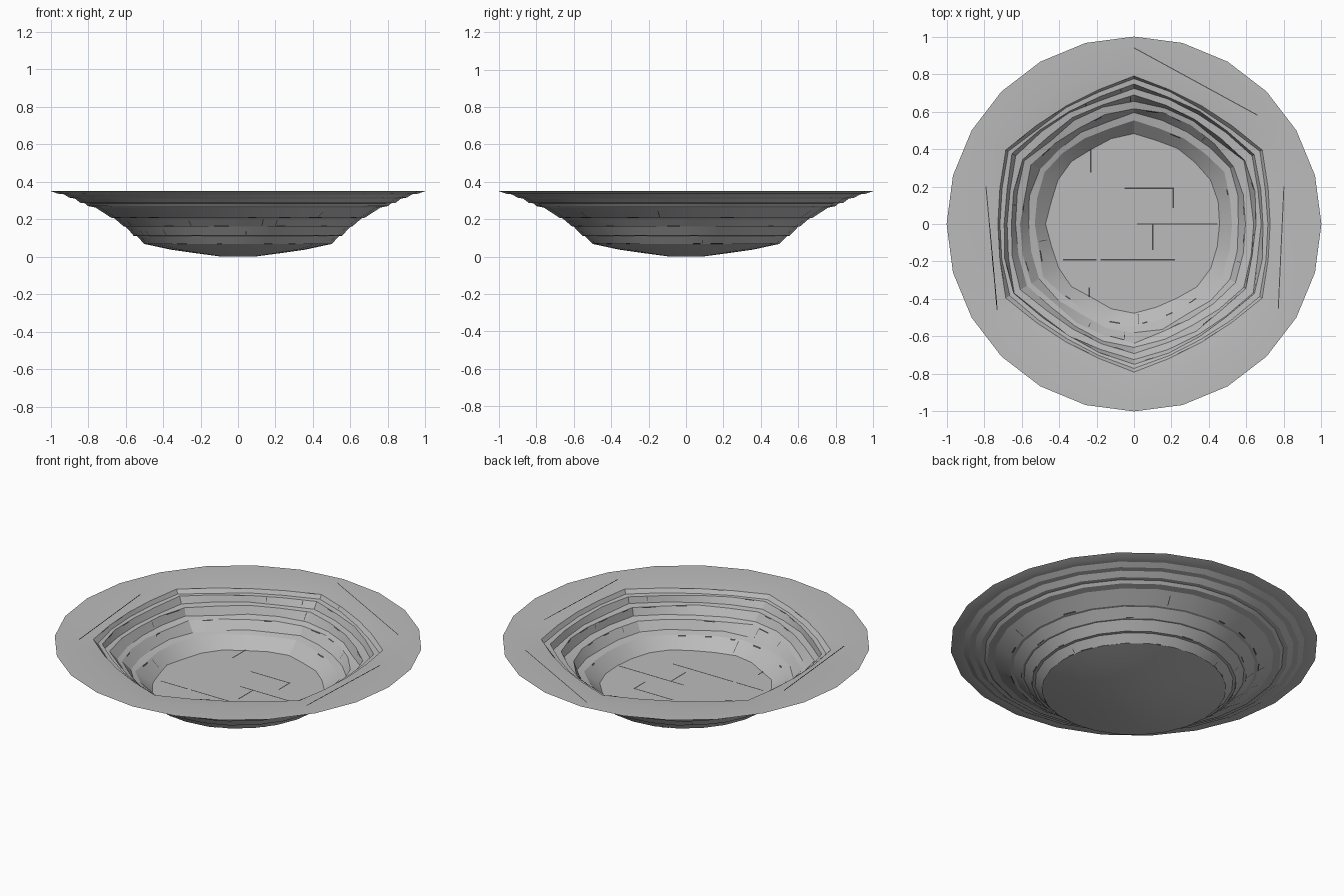
import bpy, bmesh, math, random
from mathutils import Vector

cube = bpy.data.objects.get("Cube")
if cube:
    bpy.data.objects.remove(cube, do_unlink=True)
random.seed(4)
SIDES = 24


def material(name, value):
    m = bpy.data.materials.new(name)
    m.use_nodes = True
    color = (value, value, value, 1)
    m.diffuse_color = color
    m.node_tree.nodes["Principled BSDF"].inputs["Base Color"].default_value = color
    return m


stone = material("grey stone", 0.5)
joint = material("dark joint", 0.07)


def make_object(name, bm, mat):
    mesh = bpy.data.meshes.new(name)
    bm.to_mesh(mesh)
    bm.free()
    mesh.materials.append(mat)
    ob = bpy.data.objects.new(name, mesh)
    bpy.context.collection.objects.link(ob)
    return ob


def ring(radius, z, hexness=0.0, jitter=0.0):
    """Ring of points between a circle and a hexagon pointing along y."""
    points = []
    for i in range(SIDES):
        a = math.tau * i / SIDES
        off = (a - math.pi / 6) % (math.pi / 3) - math.pi / 6
        hexagon = math.cos(math.pi / 6) / math.cos(off)
        r = radius * (1 + hexness * (hexagon - 1)) + random.uniform(-jitter, jitter)
        points.append(Vector((r * math.cos(a), r * math.sin(a), z)))
    return points


# Profile of the underside: smooth dome, stone courses, flared lip
outside = [ring(r, z) for r, z in (
    (0.1, 0.002), (0.22, 0.018), (0.36, 0.038), (0.485, 0.065),
    (0.50, 0.068), (0.54, 0.11), (0.555, 0.112), (0.60, 0.16),
    (0.61, 0.162), (0.66, 0.205), (0.675, 0.207), (0.76, 0.262),
    (0.80, 0.27), (0.815, 0.285), (0.84, 0.287), (0.87, 0.31),
    (0.90, 0.315), (0.93, 0.333), (0.96, 0.336), (1.0, 0.35))]

# Profile of the top: hexagonal lip sheets, stepped wall, floor
inside = [ring(*p) for p in (
    (0.92, 0.348, 0.9), (0.79, 0.338, 0.6), (0.77, 0.315, 0.55, 0.006),
    (0.745, 0.312, 0.5, 0.008), (0.73, 0.275, 0.5, 0.01),
    (0.69, 0.27, 0.4, 0.012), (0.665, 0.225, 0.4, 0.012),
    (0.625, 0.215, 0.3, 0.012), (0.59, 0.165, 0.3, 0.012),
    (0.55, 0.155, 0.3, 0.012), (0.475, 0.09, 0.2, 0.01))]
rings = outside + inside

# Basin shell
bm = bmesh.new()
loops = [[bm.verts.new(p) for p in points] for points in rings]
for low, high in zip(loops, loops[1:]):
    for i in range(SIDES):
        j = (i + 1) % SIDES
        bm.faces.new((low[i], low[j], high[j], high[i]))
bm.faces.new(list(reversed(loops[0])))
bm.faces.new(loops[-1])
basin = make_object("stone_basin", bm, stone)
bpy.context.view_layer.objects.active = basin
basin.select_set(True)
bpy.ops.object.shade_smooth_by_angle(angle=math.radians(20))


def surface(course, u, v):
    """Point on the shell: u counts facets around, v runs across a course."""
    i = math.floor(u)
    f = u - i
    a, b = rings[course], rings[course + 1]
    low = a[i % SIDES].lerp(a[(i + 1) % SIDES], f)
    high = b[i % SIDES].lerp(b[(i + 1) % SIDES], f)
    return low.lerp(high, v)


def strip(bm, course, u0, u1, v0, v1):
    """Thin plate just above one facet of the shell."""
    quad = [surface(course, u, v) for u, v in ((u0, v0), (u1, v0), (u1, v1), (u0, v1))]
    normal = (quad[1] - quad[0]).cross(quad[3] - quad[0]).normalized()
    bm.faces.new([bm.verts.new(p + normal * 0.002) for p in quad])


def add_joints(name, courses, chance):
    bm = bmesh.new()
    for c in courses:
        for i in range(SIDES):
            if random.random() < chance:
                start = i + random.uniform(0, 0.4)
                strip(bm, c, start, start + random.uniform(0.2, 0.55), 0.02, 0.12)
            if random.random() < chance * 0.5:
                u = i + random.uniform(0.1, 0.8)
                strip(bm, c, u, u + 0.025, 0.1, random.uniform(0.5, 0.95))
    make_object(name, bm, joint)


# Masonry joints on the underside and on the inner wall
add_joints("outer_joints", (4, 6, 8, 10), 0.45)
n = len(outside)
add_joints("inner_joints", (n + 1, n + 3, n + 5, n + 7, n + 9), 0.35)

# Paving joints on the floor: centre x, centre y, length, along x
bm = bmesh.new()
for x, y, length, along in (
        (0.23, 0, 0.43, True), (0.10, -0.07, 0.14, False),
        (0.08, 0.19, 0.26, True), (0.21, 0.14, 0.11, False),
        (-0.23, 0.34, 0.13, False), (-0.29, -0.19, 0.18, True),
        (0.02, -0.19, 0.4, True), (-0.24, -0.38, 0.08, False)):
    dx, dy = (length / 2, 0.004) if along else (0.004, length / 2)
    bm.faces.new([bm.verts.new((x + sx * dx, y + sy * dy, 0.092))
                  for sx, sy in ((-1, -1), (1, -1), (1, 1), (-1, 1))])
make_object("floor_joints", bm, joint)

# Fine overlap lines on the lip
bm = bmesh.new()
for a, b in (((0, 0.94), (0.66, 0.58)), ((0.8, 0.2), (0.77, -0.45)),
             ((-0.79, 0.2), (-0.73, -0.46))):
    a, b = Vector((*a, 0.351)), Vector((*b, 0.351))
    side = (b - a).cross(Vector((0, 0, 1))).normalized() * 0.0025
    bm.faces.new([bm.verts.new(p) for p in (a + side, b + side, b - side, a - side)])
make_object("lip_lines", bm, joint)
